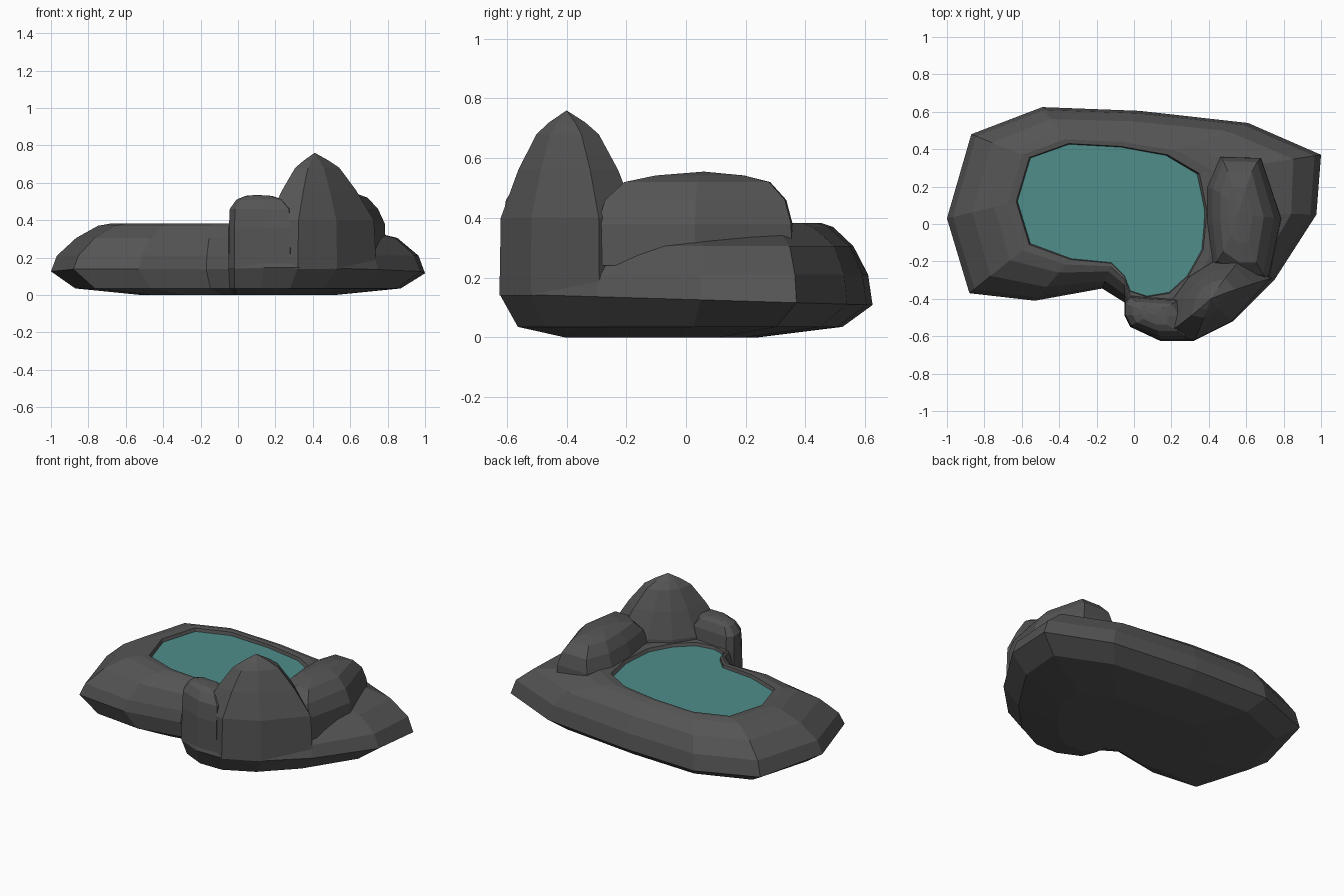
import bpy, bmesh

if "Cube" in bpy.data.objects:
    bpy.data.objects.remove(bpy.data.objects["Cube"])


def material(name, rgb):
    m = bpy.data.materials.new(name)
    m.diffuse_color = (*rgb, 1)
    m.use_nodes = True
    m.node_tree.nodes["Principled BSDF"].inputs["Base Color"].default_value = m.diffuse_color
    return m


def loft(name, rings, mat, top=None):
    """Skin rings of equal point count; close both ends (top: optional apex)."""
    bm = bmesh.new()
    vs = [[bm.verts.new(p) for p in r] for r in rings]
    n = len(rings[0])
    for a, b in zip(vs, vs[1:]):
        for i in range(n):
            j = (i + 1) % n
            bm.faces.new((a[i], a[j], b[j], b[i]))
    bm.faces.new(vs[0][::-1])
    if top:
        apex = bm.verts.new(top)
        for i in range(n):
            bm.faces.new((vs[-1][i], vs[-1][(i + 1) % n], apex))
    else:
        bm.faces.new(vs[-1])
    bmesh.ops.recalc_face_normals(bm, faces=bm.faces)
    me = bpy.data.meshes.new(name)
    bm.to_mesh(me)
    bm.free()
    me.materials.append(mat)
    ob = bpy.data.objects.new(name, me)
    bpy.context.collection.objects.link(ob)
    return ob


def hump(name, base, apex, profile):
    """Boulder: base outline drawn in towards the apex by (tx, ty, z) steps."""
    rings = [[(x + (apex[0] - x) * tx, y + (apex[1] - y) * ty, z)
              for x, y in base] for tx, ty, z in profile]
    return loft(name, rings, rock, apex)


rock = material("dark_rock", (0.09, 0.09, 0.09))
teal = material("pond_water", (0.08, 0.27, 0.26))

# Matching outlines of the rock's widest edge and the pond's rim
outer = [(-1, .03), (-.87, .48), (-.49, .625), (.03, .605), (.61, .54), (1, .37),
         (.975, .05), (.75, -.3), (.53, -.52), (.32, -.625), (.14, -.625),
         (-.02, -.55), (-.05, -.42), (-.17, -.345), (-.53, -.41), (-.88, -.37)]
inner = [(-.63, .12), (-.56, .355), (-.35, .43), (-.07, .415), (.18, .37), (.35, .27),
         (.39, .07), (.37, -.14), (.29, -.28), (.19, -.37), (.07, -.39),
         (-.02, -.36), (-.05, -.28), (-.12, -.21), (-.34, -.19), (-.56, -.11)]

# Rock base: underside, widest edge, sloping sides, rim, then pond wall
rings = [[(x * s, c + (y - c) * s, z) for x, y in outer]
         for s, c, z in ((.52, -.17, 0), (.87, -.15, .035))]
rings.append([(x, y, .127 - .03 * y) for x, y in outer])
for t, z in ((.08, .21), (.34, .305), (.68, .37), (.88, .383), (1, .38), (1.04, .34)):
    ring = []
    for (x, y), (u, v) in zip(outer, inner):
        k = t * (.87 - .2 * x) if t < .6 else t
        ring.append((x + (u - x) * k, y + (v - y) * k, z))
    rings.append(ring)
loft("rock_base", rings, rock)

# Water sheet just below the rim
loft("water", [[(x, y, z) for x, y in inner] for z in (.33, .36)], teal)

# Tall front peak
hump("tall_peak",
     [(.15, -.6), (.32, -.625), (.53, -.52), (.74, -.29), (.6, -.16), (.42, -.2),
      (.29, -.28), (.2, -.4)], (.41, -.4, .76),
     [(0, 0, .14), (.04, .02, .4), (.33, .28, .56), (.6, .55, .68), (.78, .74, .72)])

# Small boulder left of the peak
hump("small_boulder",
     [(-.05, -.42), (-.05, -.49), (-.02, -.55), (.14, -.62), (.28, -.62), (.3, -.5),
      (.24, -.4), (.08, -.39), (-.02, -.38)], (.1, -.48, .535),
     [(0, 0, .14), (.01, .02, .36), (.04, .12, .46), (.28, .35, .51), (.6, .6, .53)])

# Long boulder on the right of the pond
hump("long_boulder",
     [(.39, .2), (.46, .36), (.68, .355), (.79, .03), (.72, -.3), (.57, -.3),
      (.42, -.22), (.39, 0)], (.56, .06, .555),
     [(0, 0, .24), (.02, .01, .38), (.18, .08, .46), (.42, .26, .52), (.68, .55, .542)])
